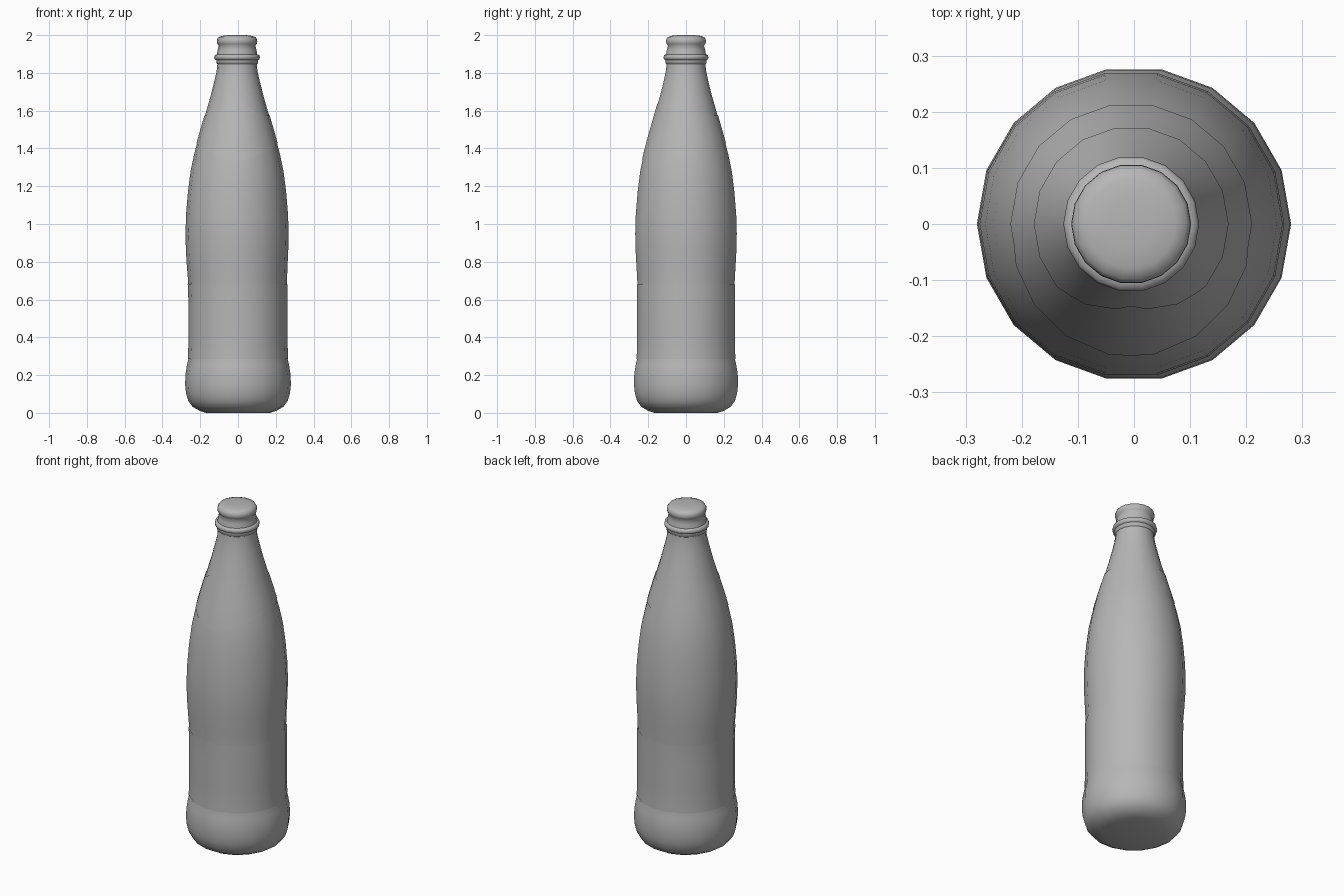
import bpy, bmesh, math

if "Cube" in bpy.data.objects:
    bpy.data.objects.remove(bpy.data.objects["Cube"])

SIDES = 18
CH = math.cos(math.pi / SIDES)

# (radius, height) profiles
BODY = [(0.17, 0.0), (0.205, 0.012), (0.24, 0.032), (0.264, 0.065), (0.275, 0.105), (0.28, 0.15),
        (0.278, 0.205), (0.271, 0.25), (0.263, 0.285), (0.2600, 0.33), (0.2600, 0.65), (0.262, 0.70),
        (0.266, 0.77), (0.271, 0.86), (0.273, 0.95), (0.270, 1.05), (0.260, 1.17), (0.246, 1.28),
        (0.227, 1.37), (0.203, 1.46), (0.174, 1.56), (0.142, 1.67), (0.119, 1.76),
        (0.108, 1.81), (0.104, 1.85)]
MOUTH = [(0.102, 1.845), (0.110, 1.850), (0.110, 1.868), (0.119, 1.873), (0.121, 1.884),
         (0.117, 1.895), (0.107, 1.898), (0.103, 1.92), (0.097, 1.945), (0.104, 1.953), (0.107, 1.965),
         (0.106, 1.977), (0.099, 1.989), (0.08, 1.996), (0.045, 2.0)]


def shift(z):
    # the upper bottle sits very slightly to the left of the base
    return -0.005 * min(1, max(0, (z - 0.6) / 0.2))


def radius(z):
    for (r0, z0), (r1, z1) in zip(BODY, BODY[1:]):
        if z <= z1:
            return r0 + (r1 - r0) * (z - z0) / (z1 - z0)
    return BODY[-1][0]


grey = bpy.data.materials.new("dark_grey")
grey.diffuse_color = (0.47, 0.47, 0.47, 1)
grey.use_nodes = True
grey.node_tree.nodes["Principled BSDF"].inputs["Base Color"].default_value = grey.diffuse_color


def skin(name, rows, cap_start=False, cap_end=False):
    bm = bmesh.new()
    rings = [[bm.verts.new(p) for p in row] for row in rows]
    n = len(rings[0])
    for a, b in zip(rings, rings[1:]):
        for i in range(n):
            j = (i + 1) % n
            bm.faces.new((a[i], a[j], b[j], b[i]))
    if cap_start:
        bm.faces.new(rings[0][::-1])
    if cap_end:
        bm.faces.new(rings[-1])
    me = bpy.data.meshes.new(name)
    bm.to_mesh(me)
    bm.free()
    me.materials.append(grey)
    ob = bpy.data.objects.new(name, me)
    bpy.context.collection.objects.link(ob)
    bpy.ops.object.select_all(action='DESELECT')
    ob.select_set(True)
    bpy.context.view_layer.objects.active = ob
    bpy.ops.object.shade_smooth_by_angle(angle=math.radians(60))
    return ob


def lathe(profile):
    return [[(shift(z) + r * math.cos(a), r * math.sin(a), z)
             for a in (2 * math.pi * i / SIDES for i in range(SIDES))] for r, z in profile]


def sleeve(name, low, high, steps):
    # thin label following the glass, edges given as functions of the angle from the front
    rows = []
    for k in range(steps + 1):
        row = []
        for i in range(2 * SIDES):
            a = math.pi * i / SIDES
            d = abs((a + math.pi / 2 + math.pi) % (2 * math.pi) - math.pi)
            z = low(d) + (high(d) - low(d)) * k / steps
            r = (radius(z) + 0.003) * (CH if i % 2 else 1)
            row.append((shift(z) + r * math.cos(a), r * math.sin(a), z))
        rows.append(row)
    return skin(name, rows)


# Glass body, then collar and cap
skin("bottle_body", lathe(BODY), cap_start=True)
skin("collar_and_cap", lathe(MOUTH), cap_end=True)

# Labels: straight one around the waist, pointed one around the neck
sleeve("waist_label", lambda d: 0.285, lambda d: 0.68, 6)
sleeve("neck_label",
       lambda d: 1.33 + 0.095 * min(1, d / 1.4),
       lambda d: 1.575 + 0.085 * max(0, 1 - d / 0.8), 6)
